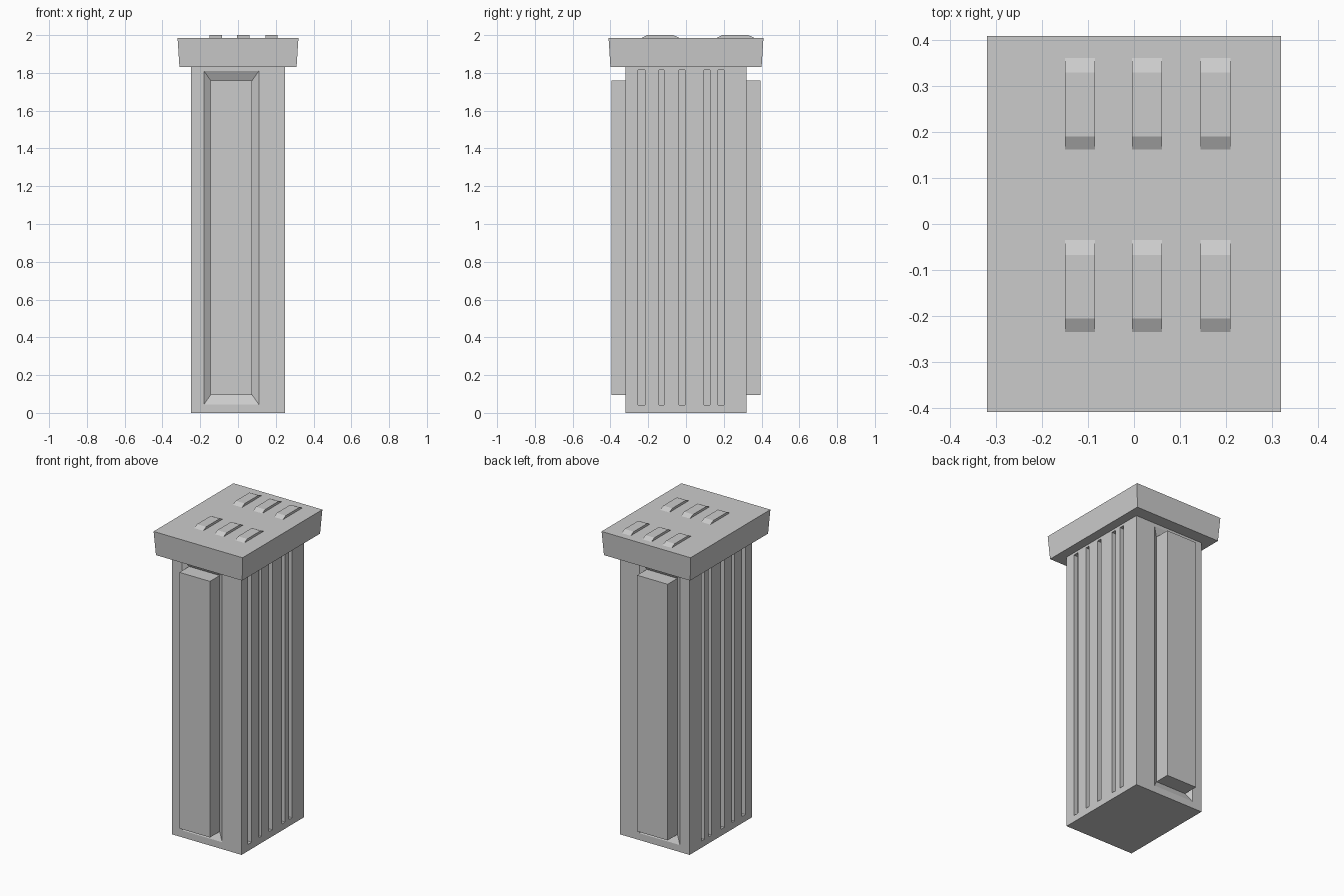
import bpy, bmesh

if "Cube" in bpy.data.objects:
    bpy.data.objects.remove(bpy.data.objects["Cube"])


def add_frustum(bm, a, b):
    """Solid between two matching quads a and b."""
    va = [bm.verts.new(p) for p in a]
    vb = [bm.verts.new(p) for p in b]
    bm.faces.new(va[::-1])
    bm.faces.new(vb)
    for i in range(4):
        j = (i + 1) % 4
        bm.faces.new((va[i], va[j], vb[j], vb[i]))


def rect_z(x0, x1, y0, y1, z):
    return [(x0, y0, z), (x1, y0, z), (x1, y1, z), (x0, y1, z)]


def rect_y(x0, x1, z0, z1, y):
    return [(x0, y, z0), (x1, y, z0), (x1, y, z1), (x0, y, z1)]


def make(name, solids):
    bm = bmesh.new()
    for a, b in solids:
        add_frustum(bm, a, b)
    bmesh.ops.recalc_face_normals(bm, faces=bm.faces)
    me = bpy.data.meshes.new(name)
    bm.to_mesh(me)
    bm.free()
    ob = bpy.data.objects.new(name, me)
    bpy.context.collection.objects.link(ob)
    return ob


W, D, H = 0.25, 0.32, 1.83      # body half width, half depth, height
PX0, PX1, PZ0, PZ1 = -0.145, 0.075, 0.095, 1.76   # panel outline
DEPTH, LIP_X, LIP_Z = 0.025, 0.035, 0.05          # bevelled recess

# Main column
body = make("column_body", [(rect_z(-W, W, -D, D, 0), rect_z(-W, W, -D, D, H))])

# Cutters: bevelled recesses front and back, slots on both sides
cuts = []
k = 1.2                          # carry the slope slightly past the face
for s in (-1, 1):
    inner = rect_y(PX0, PX1, PZ0, PZ1, s * (D - DEPTH))
    outer = rect_y(PX0 - k * LIP_X, PX1 + k * LIP_X, PZ0 - k * LIP_Z,
                   PZ1 + k * LIP_Z, s * (D - DEPTH + k * DEPTH))
    cuts.append((inner, outer))
    for y0, y1 in ((-0.254, -0.217), (-0.143, -0.116), (-0.037, -0.005),
                   (0.095, 0.127), (0.169, 0.2)):
        x0, x1 = sorted((s * (W - 0.03), s * (W + 0.03)))
        cuts.append((rect_z(x0, x1, y0, y1, 0.043), rect_z(x0, x1, y0, y1, 1.815)))
cutter = make("recess_cutter", cuts)
cutter.hide_render = True
mod = body.modifiers.new("recesses", 'BOOLEAN')
mod.operation = 'DIFFERENCE'
mod.solver = 'EXACT'
mod.object = cutter
bpy.context.view_layer.objects.active = body
bpy.ops.object.modifier_apply(modifier=mod.name)
bpy.data.objects.remove(cutter)

# Raised panels standing out of the recesses
for name, s in (("front_panel", -1), ("back_panel", 1)):
    make(name, [(rect_y(PX0, PX1, PZ0, PZ1, s * (D - DEPTH)),
                 rect_y(PX0, PX1, PZ0, PZ1, s * 0.395))])

# Flared cap
make("cap", [(rect_z(-0.31, 0.31, -0.4, 0.4, H),
              rect_z(-0.32, 0.32, -0.41, 0.41, 1.985))])

# Two rows of sloped ridges on the cap
ridges = []
for y in (-0.235, 0.162):
    for x in (-0.15, -0.004, 0.145):
        ridges.append((rect_z(x, x + 0.065, y, y + 0.2, 1.985),
                       rect_z(x, x + 0.065, y + 0.029, y + 0.168, 2.0)))
make("cap_ridges", ridges)
